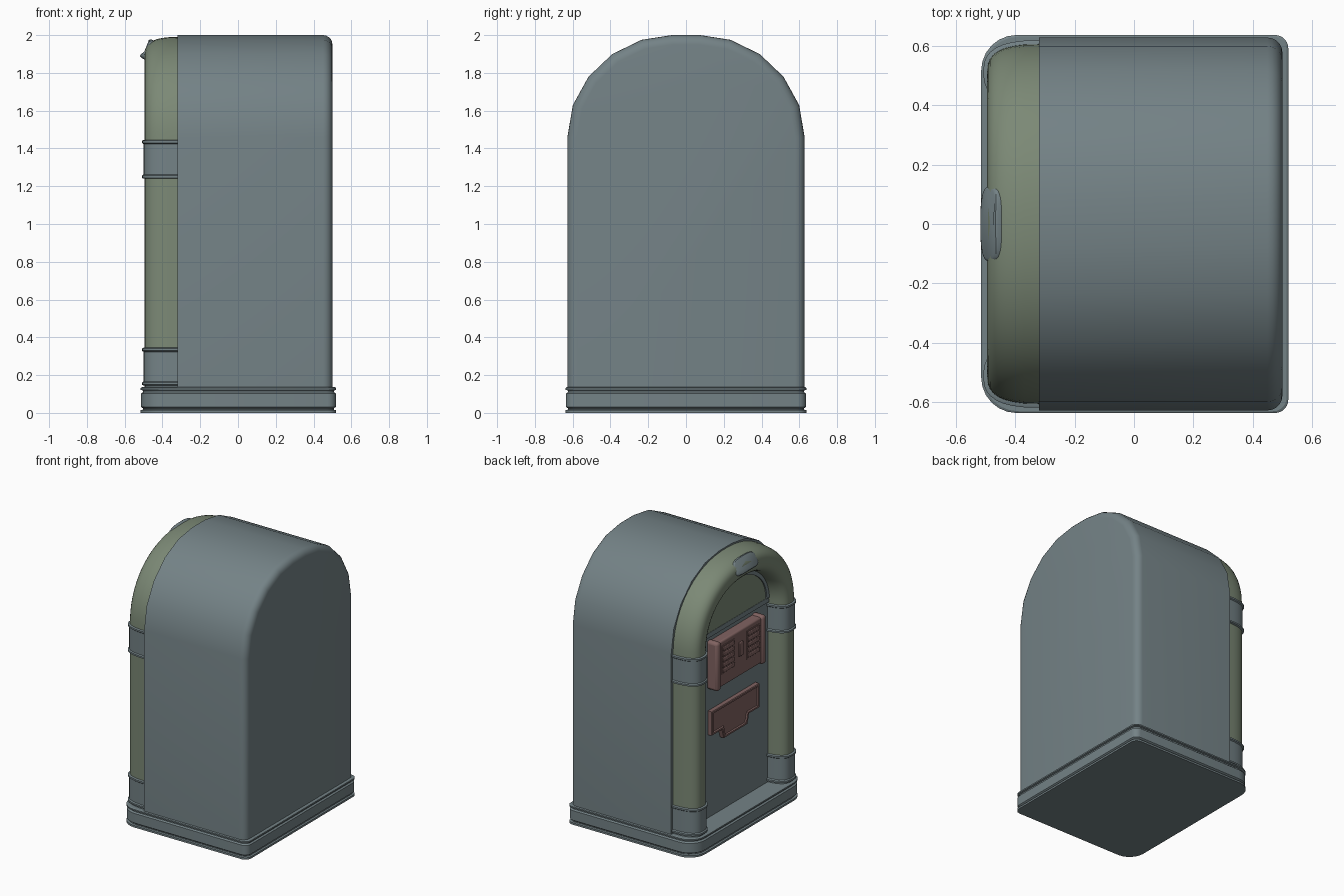
import bpy, bmesh, math

if "Cube" in bpy.data.objects:
    bpy.data.objects.remove(bpy.data.objects["Cube"])

def material(name, rgb):
    m = bpy.data.materials.new(name)
    m.diffuse_color = (*rgb, 1)
    m.use_nodes = True
    m.node_tree.nodes["Principled BSDF"].inputs["Base Color"].default_value = m.diffuse_color
    return m

STEEL = material("steel", (0.175, 0.225, 0.24))
GREEN = material("green", (0.20, 0.25, 0.18))
RED = material("red", (0.22, 0.125, 0.12))

def finish(name, bm, mat=STEEL, bevel=0.0, segs=3, angle=35):
    bmesh.ops.recalc_face_normals(bm, faces=bm.faces)
    me = bpy.data.meshes.new(name)
    bm.to_mesh(me)
    bm.free()
    ob = bpy.data.objects.new(name, me)
    bpy.context.collection.objects.link(ob)
    me.materials.append(mat)
    if bevel:
        b = ob.modifiers.new("bevel", 'BEVEL')
        b.width, b.segments, b.limit_method = bevel, segs, 'ANGLE'
        b.angle_limit = math.radians(50)
    bpy.ops.object.select_all(action='DESELECT')
    ob.select_set(True)
    bpy.context.view_layer.objects.active = ob
    bpy.ops.object.shade_smooth_by_angle(angle=math.radians(angle))
    return ob

def loft(name, loops, mat=STEEL, **kw):
    """Skin a list of closed loops and cap both ends."""
    bm = bmesh.new()
    rows = [[bm.verts.new(p) for p in lp] for lp in loops]
    n = len(rows[0])
    for a, b in zip(rows, rows[1:]):
        for i in range(n):
            bm.faces.new((a[i], a[(i + 1) % n], b[(i + 1) % n], b[i]))
    bm.faces.new(rows[0])
    bm.faces.new(rows[-1])
    return finish(name, bm, mat, **kw)

def prism(name, pts, x0, x1, mat=STEEL, **kw):
    """Extrude a (y, z) outline along x."""
    return loft(name, [[(x, y, z) for y, z in pts] for x in (x0, x1)], mat, **kw)

def box(name, y0, y1, z0, z1, x0, x1, mat=STEEL, **kw):
    return prism(name, [(y0, z0), (y1, z0), (y1, z1), (y0, z1)], x0, x1, mat, **kw)

def mirror_y(ob):
    m = ob.modifiers.new("mirror", 'MIRROR')
    m.use_axis = (False, True, False)

# Faceted arch outline of the cabinet
HALF = [(0.628, 1.46), (0.599, 1.63), (0.516, 1.78), (0.39, 1.9), (0.235, 1.975), (0.075, 2.0)]

def arch(bottom):
    right = [(0.628, bottom)] + HALF
    return right + [(-y, z) for y, z in reversed(right)]

def smooth_arch(w, top, spring, bottom, n=28):
    pts = [(w, bottom)] if bottom < spring else []
    for i in range(n + 1):
        a = math.pi * i / n
        c, s = math.cos(a), abs(math.sin(a))
        pts.append((w * math.copysign(abs(c) ** 0.94, c), spring + (top - spring) * s ** 0.94))
    return pts + ([(-w, bottom)] if bottom < spring else [])

# Cabinet body: faceted arch with a rounded back rim
def cabinet():
    pts = arch(0.12)
    def ring(x, inset):
        ky, kz = 1 - inset / 0.625, 1 - inset / 0.62
        return [(x, y * ky, z if z < 1 else 1.38 + (z - 1.38) * kz) for y, z in pts]
    loops = [ring(-0.32, 0)]
    r = 0.05
    for i in range(6):
        a = math.pi / 2 * i / 5
        loops.append(ring(0.5 - r + r * math.sin(a), r * (1 - math.cos(a))))
    loft("cabinet_body", loops)
cabinet()

# Plinth with grooved lips, large front and small back corner radii
def plan(o, z):
    x0, x1, y = -0.515 + o, 0.52 - o, 0.637 - o
    pts = []
    corners = [(x1, y, 0.045, 0), (x0, y, 0.12, 90), (x0, -y, 0.12, 180), (x1, -y, 0.045, 270)]
    for cx, cy, r, start in corners:
        mx, my = cx - math.copysign(r, cx), cy - math.copysign(r, cy)
        for i in range(7):
            a = math.radians(start + 15 * i)
            pts.append((mx + r * math.cos(a), my + r * math.sin(a), z))
    return pts
PLINTH = [(0, 0), (0, 0.014), (0.012, 0.017), (0.012, 0.024), (0.002, 0.032), (0.002, 0.102),
          (0.012, 0.11), (0.012, 0.118), (0, 0.122), (0, 0.132), (0.006, 0.136)]
loft("plinth", [plan(o, z) for o, z in PLINTH], angle=25)

# Rounded tube section swept along an arch or a straight leg
def section(grow):
    t, d = 0.19, 0.177
    out = []
    for i in range(17):
        a = math.pi * i / 16
        c, s = math.cos(a), math.sin(a)
        u = t / 2 - (t / 2 + grow) * math.copysign(abs(c) ** 0.75, c)
        out.append((u, -0.318 - (d + grow) * max(s, 0) ** 0.75))
    return out

def tube_loop(y, z, ny, nz, grow=0.0):
    return [(x, y - ny * u, z - nz * u) for u, x in section(grow)]

W, SPRING, RISE = 0.606, 1.44, 0.55
loops = []
for i in range(41):
    a = math.pi * i / 40
    c, s = math.cos(a), max(math.sin(a), 0)
    y, z = W * math.copysign(abs(c) ** 0.93, c), RISE * s ** 0.93
    L = math.hypot(c / W, s / RISE)
    loops.append(tube_loop(y, SPRING + z, c / W / L, s / RISE / L))
loft("arch_tube", loops, GREEN)

def leg(name, profile, mat=STEEL):
    mirror_y(loft(name, [tube_loop(W, z, 1, 0, g) for g, z in profile], mat, angle=30))

leg("leg_tube", [(0, 0.33), (0, 1.26)], GREEN)
for label, z0, z1 in (("lower", 0.145, 0.345), ("upper", 1.24, 1.445)):
    leg(label + "_band", [(0.005, z0), (0.013, z0 + 0.004), (0.013, z0 + 0.016), (0.005, z0 + 0.022),
                          (0.005, z1 - 0.022), (0.013, z1 - 0.016), (0.013, z1 - 0.004), (0.005, z1)])
leg("leg_foot", [(0, 0.125), (0, 0.15)])

# Front panel, window and trims between the tubes
prism("front_panel", smooth_arch(0.46, 1.86, 1.45, 0.12), -0.37, -0.31)
prism("window", smooth_arch(0.385, 1.775, 1.49, 1.49), -0.376, -0.36, GREEN)
outer, inner = smooth_arch(0.43, 1.825, 1.49, 1.49), smooth_arch(0.385, 1.775, 1.49, 1.49)
prism("window_rim", outer + inner[::-1], -0.385, -0.36)
box("window_sill", -0.43, 0.43, 1.455, 1.49, -0.378, -0.36)

# Top handle: tilted rounded plate, bowed to follow the arch
def pad_ring(inset, out):
    pts = []
    for i in range(32):
        a = 2 * math.pi * (i + 0.5) / 32
        c, s = math.cos(a), math.sin(a)
        y = (0.128 - inset) * math.copysign(abs(c) ** 0.5, c)
        t = (0.056 - inset) * math.copysign(abs(s) ** 0.5, s)
        bow = (y / 0.128) ** 2
        pts.append((-0.485 + 0.5 * t - 0.86 * out + 0.008 * bow, y,
                    1.93 + 0.86 * t + 0.5 * out - 0.014 * bow))
    return pts
loft("top_handle", [pad_ring(i, o) for i, o in ((0, -0.05), (0, 0.002), (0.004, 0.009), (0.012, 0.012))])

# Selector console with side rolls, grilles and a centre button
box("selector_console", -0.275, 0.275, 1.09, 1.425, -0.44, -0.36, RED, bevel=0.012)
mirror_y(box("selector_side_roll", 0.235, 0.285, 1.08, 1.435, -0.455, -0.36, RED, bevel=0.02))
mirror_y(box("grille_back", 0.07, 0.22, 1.185, 1.39, -0.445, -0.42, RED))
for i in range(5):
    z = 1.193 + i * 0.04
    mirror_y(box(f"grille_bar_{i + 1}", 0.078, 0.212, z, z + 0.028, -0.452, -0.43, RED, bevel=0.004, segs=2))
box("selector_button", -0.022, 0.022, 1.24, 1.34, -0.452, -0.43, RED, bevel=0.004, segs=2)

# Lower coin plate with raised border
def plate(i):
    half = [(0.135 - i, 0.675 + i), (0.155 - i, 0.745 + i), (0.275 - i, 0.745 + i), (0.275 - i, 0.92 - i)]
    return half + [(-y, z) for y, z in reversed(half)]
loft("coin_plate", [[(x, y, z) for y, z in plate(i)] for i, x in
                    ((0, -0.36), (0, -0.40), (0.004, -0.405), (0.016, -0.405), (0.02, -0.396))], RED)
